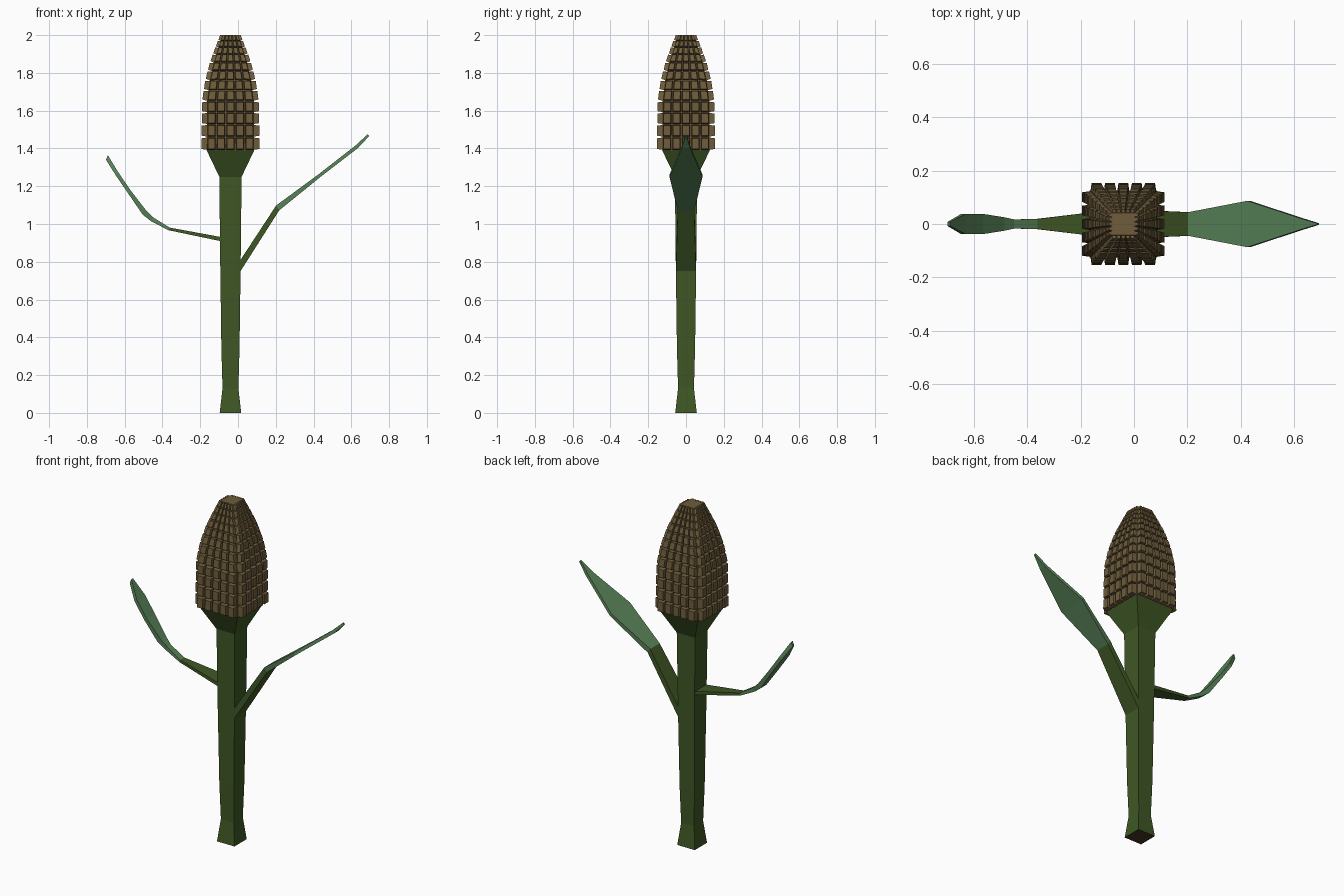
import bpy, bmesh
from mathutils import Vector

if "Cube" in bpy.data.objects:
    bpy.data.objects.remove(bpy.data.objects["Cube"])

CX = -0.04  # stalk and cob axis


def material(name, rgb):
    m = bpy.data.materials.new(name)
    m.diffuse_color = (*rgb, 1)
    m.use_nodes = True
    m.node_tree.nodes["Principled BSDF"].inputs["Base Color"].default_value = m.diffuse_color
    return m


GREEN = material("stalk green", (0.05, 0.095, 0.018))
LEAF = material("leaf green", (0.10, 0.23, 0.10))
BROWN = material("cob brown", (0.16, 0.11, 0.045))
SOIL = material("cut base brown", (0.06, 0.035, 0.018))


def finish(name, bm, *mats):
    mesh = bpy.data.meshes.new(name)
    bmesh.ops.recalc_face_normals(bm, faces=bm.faces)
    bm.to_mesh(mesh)
    bm.free()
    for m in mats:
        mesh.materials.append(m)
    ob = bpy.data.objects.new(name, mesh)
    bpy.context.collection.objects.link(ob)
    return ob


def loft(rings):
    """Skin closed rings of points and cap both ends; returns bmesh, side faces, caps."""
    bm = bmesh.new()
    vs = [[bm.verts.new(p) for p in r] for r in rings]
    n = len(vs[0])
    sides = [bm.faces.new((a[i], a[(i + 1) % n], b[(i + 1) % n], b[i]))
             for a, b in zip(vs, vs[1:]) for i in range(n)]
    caps = [bm.faces.new(vs[0][::-1]), bm.faces.new(vs[-1])]
    return bm, sides, caps


def square(h, z, n=1):
    """Square ring of half size h with n segments per side, counter-clockwise."""
    corners = [Vector((CX + sx * h, sy * h, z))
               for sx, sy in ((-1, -1), (1, -1), (1, 1), (-1, 1))]
    return [corners[k].lerp(corners[(k + 1) % 4], i / n) for k in range(4) for i in range(n)]


# Stalk with flared foot and cup under the cob
profile = [(0.057, 0), (0.042, 0.13), (0.048, 0.34), (0.054, 0.78),
           (0.059, 1.25), (0.126, 1.39)]
bm, sides, caps = loft([square(h, z) for h, z in profile])
caps[0].material_index = 1
finish("stalk", bm, GREEN, SOIL)

# Cob: tapering square core, every cell raised into a kernel
cob_profile = [(1.39, 0.126), (1.65, 0.124), (1.75, 0.112), (1.85, 0.090),
               (1.94, 0.062), (2.0, 0.042)]


def core_half(z):
    for (z0, h0), (z1, h1) in zip(cob_profile, cob_profile[1:]):
        if z <= z1:
            return h0 + (h1 - h0) * (z - z0) / (z1 - z0)
    return cob_profile[-1][1]


ROWS = 12
steps = [0.073 - 0.0405 * i / (ROWS - 1) for i in range(ROWS)]
zs = [1.39]
for s in steps:
    zs.append(zs[-1] + s * 0.61 / sum(steps))
bm, sides, caps = loft([square(core_half(z), z, 5) for z in zs])
bm.normal_update()
for f in sides:
    size = f.calc_area() ** 0.5
    bmesh.ops.inset_individual(bm, faces=[f], thickness=size * 0.07, depth=0)
    bmesh.ops.inset_individual(bm, faces=[f], thickness=size * 0.10, depth=size * 0.48)
finish("cob", bm, BROWN)


def strip(name, stations, mat):
    """Thin blade; station = x, z, half width, half thickness offset (x, z)."""
    rings = [[(x + s * nx, t * w, z + s * nz) for s, t in ((-1, -1), (-1, 1), (1, 1), (1, -1))]
             for x, z, w, nx, nz in stations]
    bm, _, _ = loft(rings)
    finish(name, bm, mat)


# Right leaf
joint = (0.21, 1.085, 0.044, -0.008, 0.013)
strip("right_leaf_stem", [(0.01, 0.775, 0.053, 0, 0.03), joint], GREEN)
strip("right_leaf_blade", [joint, (0.43, 1.255, 0.087, -0.005, 0.007),
                           (0.63, 1.41, 0.021, -0.006, 0.007),
                           (0.69, 1.47, 0.003, -0.004, 0.005)], LEAF)

# Left leaf
joint = (-0.365, 0.974, 0.019, 0.003, 0.007)
strip("left_leaf_stem", [(-0.09, 0.92, 0.052, 0, 0.011), joint], GREEN)
strip("left_leaf_blade", [joint, (-0.455, 1.025, 0.017, 0.006, 0.010),
                          (-0.495, 1.06, 0.025, 0.010, 0.010),
                          (-0.575, 1.17, 0.038, 0.008, 0.006),
                          (-0.64, 1.265, 0.038, 0.008, 0.006),
                          (-0.694, 1.352, 0.008, 0.005, 0.012)], LEAF)
